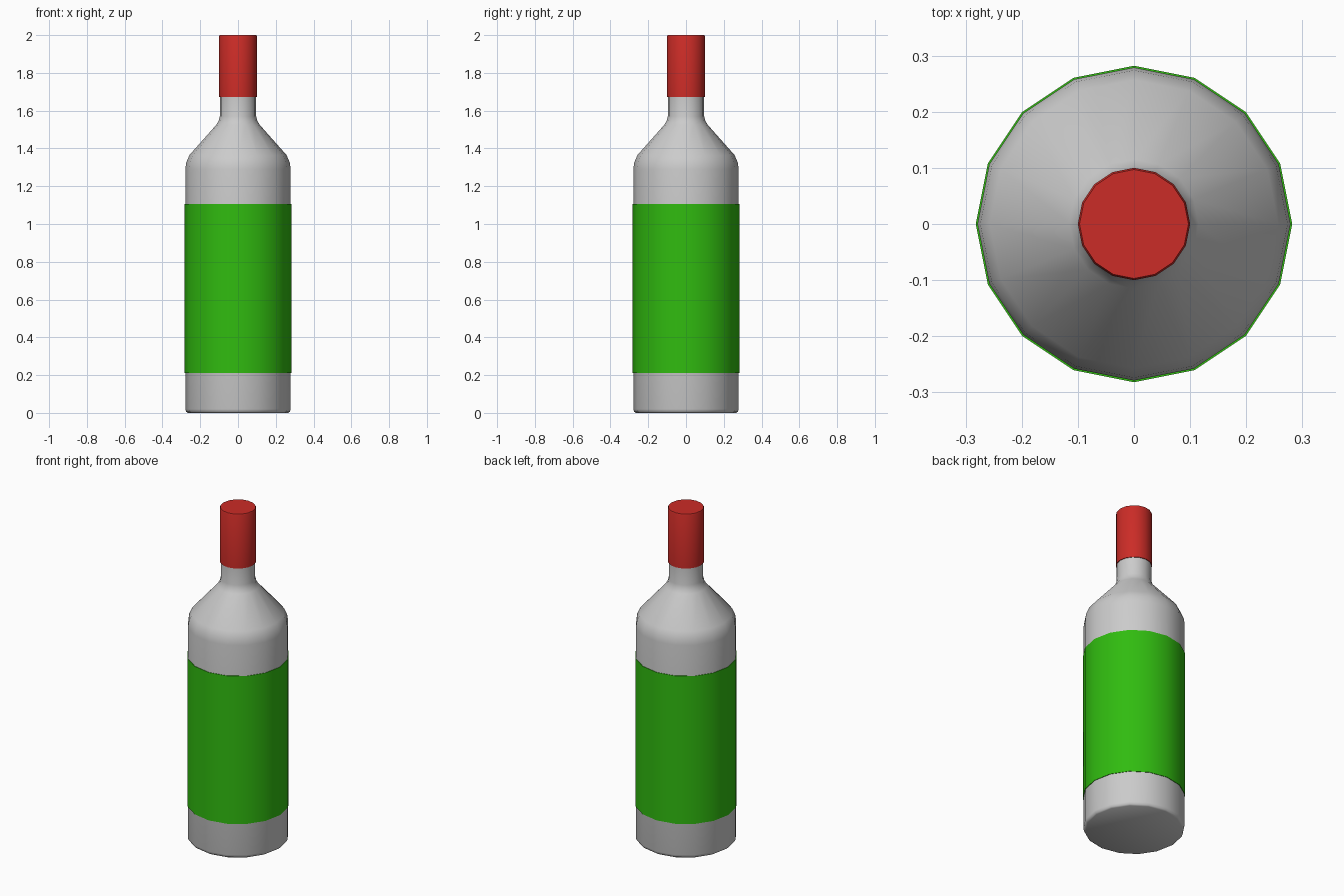
import bpy, bmesh, math

if "Cube" in bpy.data.objects:
    bpy.data.objects.remove(bpy.data.objects["Cube"])

SIDES = 16


def lathe(name, profile, color=None, angle=35):
    """Spin an (r, z) profile about z; r = 0 closes to a single point."""
    bm = bmesh.new()
    rings = []
    for r, z in profile:
        if r == 0:
            rings.append([bm.verts.new((0, 0, z))] * SIDES)
        else:
            rings.append([bm.verts.new((r * math.cos(2 * math.pi * i / SIDES),
                                        r * math.sin(2 * math.pi * i / SIDES), z))
                          for i in range(SIDES)])
    for a, b in zip(rings, rings[1:]):
        for i in range(SIDES):
            j = (i + 1) % SIDES
            bm.faces.new(dict.fromkeys((a[i], a[j], b[j], b[i])))
    bmesh.ops.recalc_face_normals(bm, faces=bm.faces[:])
    mesh = bpy.data.meshes.new(name)
    bm.to_mesh(mesh)
    bm.free()
    obj = bpy.data.objects.new(name, mesh)
    bpy.context.collection.objects.link(obj)
    if color:
        mat = bpy.data.materials.new(name + "_colour")
        mat.diffuse_color = color
        mat.use_nodes = True
        mat.node_tree.nodes["Principled BSDF"].inputs["Base Color"].default_value = mat.diffuse_color
        mesh.materials.append(mat)
    bpy.ops.object.select_all(action='DESELECT')
    obj.select_set(True)
    bpy.context.view_layer.objects.active = obj
    bpy.ops.object.shade_smooth_by_angle(angle=math.radians(angle))
    return obj


# Glass body: flat base, straight wall, sloping shoulder, narrow neck
lathe("bottle", [(0, 0), (0.266, 0), (0.275, 0.006), (0.279, 0.02),
                 (0.279, 1.29), (0.274, 1.325), (0.257, 1.365),
                 (0.115, 1.525), (0.103, 1.545), (0.096, 1.57),
                 (0.096, 1.69), (0, 1.69)], angle=50)

# Paper label: thin band hugging the body
lathe("label", [(0.279, 0.21), (0.282, 0.21), (0.282, 1.105), (0.279, 1.105)],
      (0.03, 0.5, 0.005, 1))

# Foil cap over the neck
lathe("cap", [(0, 1.672), (0.1, 1.672), (0.1, 1.993), (0.097, 2.0), (0, 2.0)],
      (0.6, 0.025, 0.02, 1))
